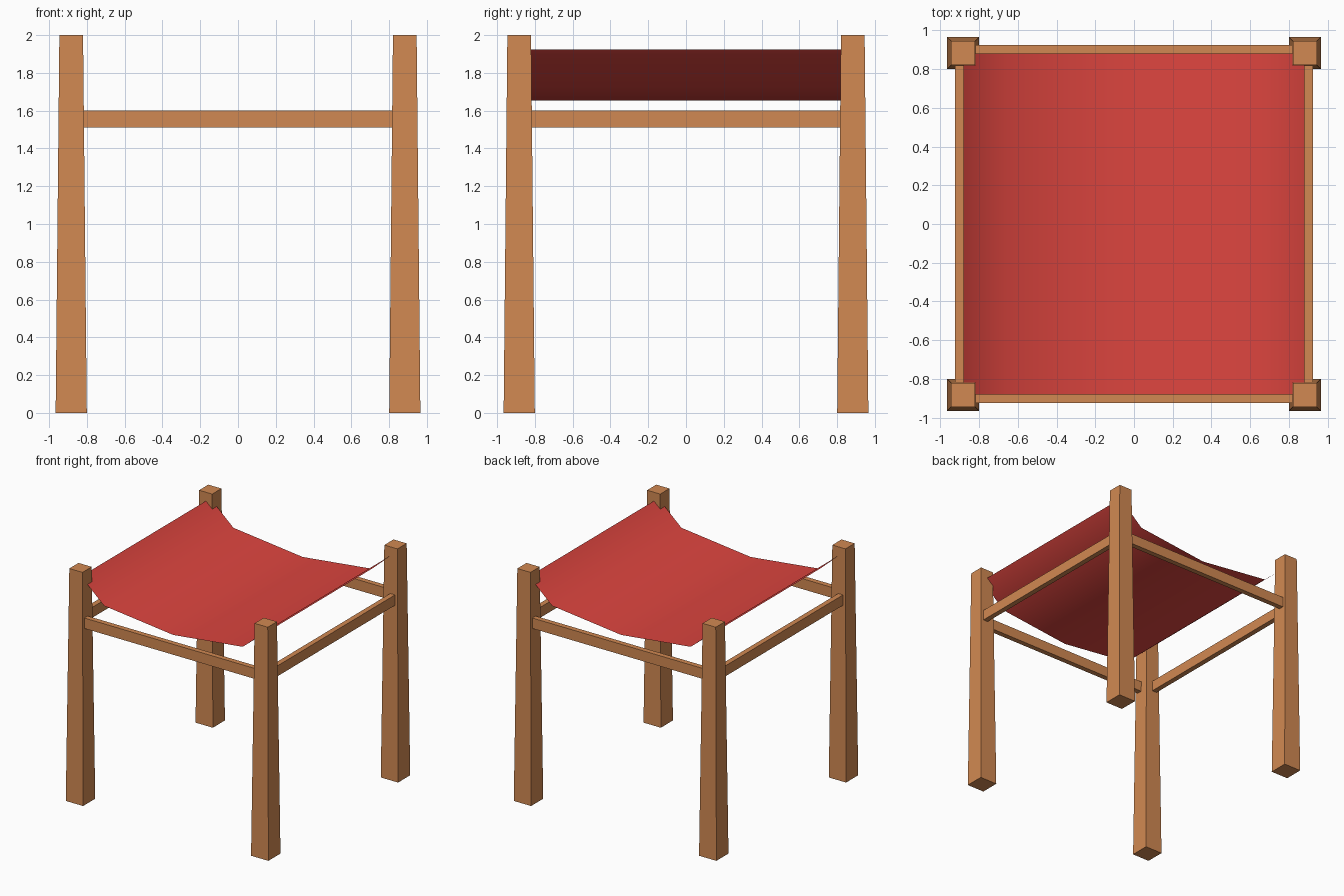
import bpy, bmesh

if "Cube" in bpy.data.objects:
    bpy.data.objects.remove(bpy.data.objects["Cube"])

def material(name, rgb):
    m = bpy.data.materials.new(name)
    m.diffuse_color = (*rgb, 1)
    m.use_nodes = True
    m.node_tree.nodes["Principled BSDF"].inputs["Base Color"].default_value = m.diffuse_color
    return m

WOOD = material("wood", (0.64, 0.25, 0.084))
FABRIC = material("red fabric", (0.73, 0.06, 0.05))
LEG = 0.883      # leg centre distance from the axes
RAIL = 0.9025    # rail centre distance

def add_object(name, bm, mat):
    mesh = bpy.data.meshes.new(name)
    bm.to_mesh(mesh)
    bm.free()
    mesh.materials.append(mat)
    obj = bpy.data.objects.new(name, mesh)
    bpy.context.collection.objects.link(obj)
    return obj

def box(name, centre, size, mat, top_scale=1.0):
    bm = bmesh.new()
    bmesh.ops.create_cube(bm, size=1)
    for v in bm.verts:
        s = top_scale if v.co.z > 0 else 1.0
        v.co.x = centre[0] + v.co.x * size[0] * s
        v.co.y = centre[1] + v.co.y * size[1] * s
        v.co.z = centre[2] + v.co.z * size[2]
    return add_object(name, bm, mat)

# Tapered legs, thicker at the floor
for sy, depth in ((-1, "front"), (1, "back")):
    for sx, side in ((-1, "left"), (1, "right")):
        box(f"{depth}_{side}_leg", (sx * LEG, sy * LEG, 1), (0.165, 0.165, 2), WOOD, 0.76)

# Rails joining the legs
for s, a, b in ((-1, "front", "left"), (1, "back", "right")):
    box(f"{a}_rail", (0, s * RAIL, 1.555), (1.72, 0.045, 0.09), WOOD)
    box(f"{b}_rail", (s * RAIL, 0, 1.555), (0.045, 1.72, 0.09), WOOD)

# Sagging sling seat: a single thin sheet extruded along y
profile = [(-0.88, 1.925), (-0.66, 1.73), (0, 1.655), (0.66, 1.73), (0.88, 1.925)]
bm = bmesh.new()
rows = [[bm.verts.new((x, y, z)) for x, z in profile] for y in (-0.88, 0.88)]
for i in range(len(profile) - 1):
    f = bm.faces.new((rows[0][i], rows[0][i + 1], rows[1][i + 1], rows[1][i]))
    f.smooth = True
add_object("sling_seat", bm, FABRIC)
